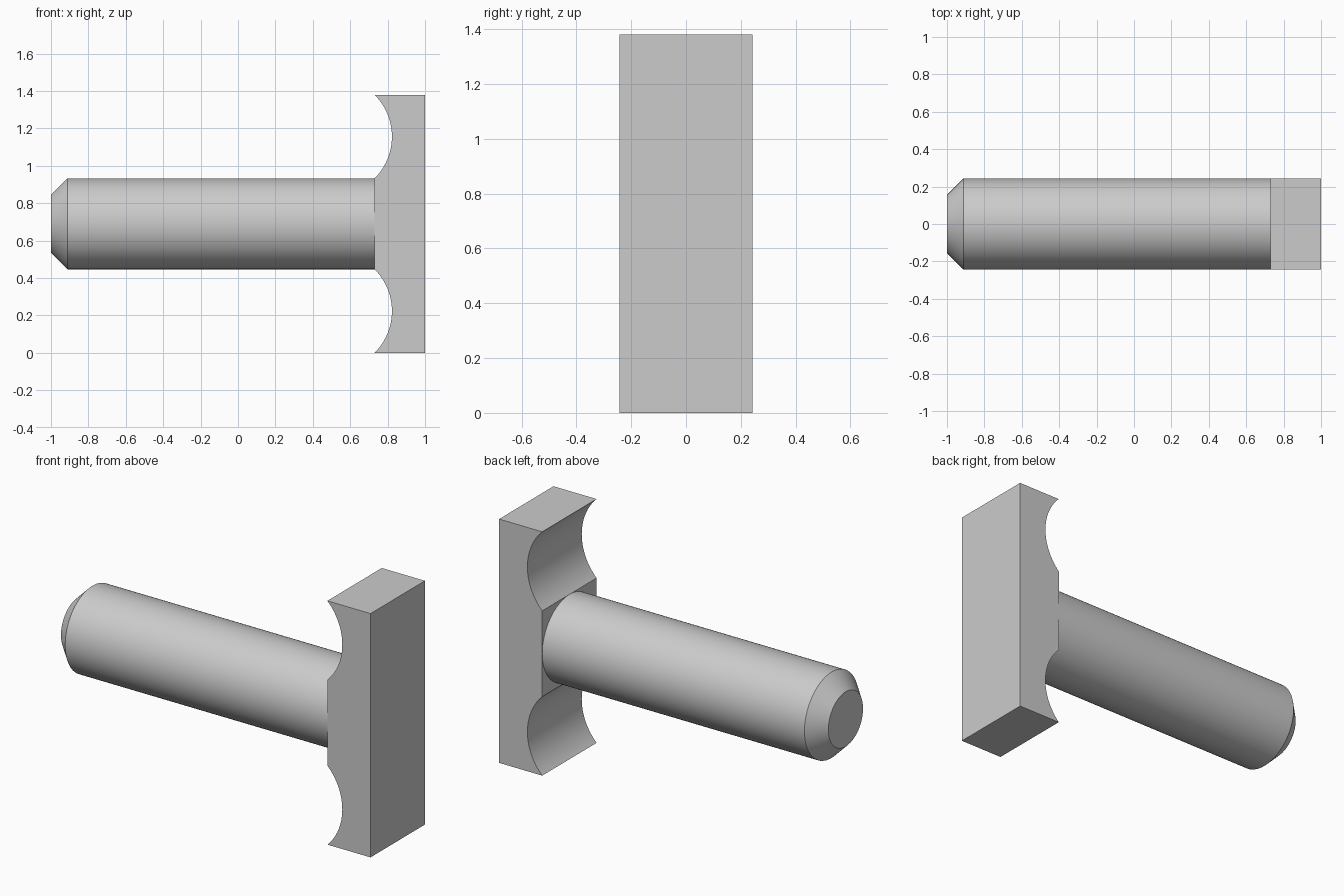
import bpy, bmesh, math
from mathutils import Matrix, Vector

cube = bpy.data.objects.get("Cube")
if cube:
    bpy.data.objects.remove(cube, do_unlink=True)

HEIGHT = 1.38
RADIUS = 0.243
MID = HEIGHT / 2
SEAT = 0.73          # x where the shaft meets the head
DEPTH = 0.093        # groove depth
STEPS = 32

grey = bpy.data.materials.new("plain grey")
grey.use_nodes = True
colour = (0.6, 0.6, 0.6, 1)
grey.diffuse_color = colour
grey.node_tree.nodes["Principled BSDF"].inputs["Base Color"].default_value = colour


def finish(name, bm):
    bmesh.ops.recalc_face_normals(bm, faces=bm.faces)
    mesh = bpy.data.meshes.new(name)
    bm.to_mesh(mesh)
    bm.free()
    mesh.materials.append(grey)
    obj = bpy.data.objects.new(name, mesh)
    bpy.context.collection.objects.link(obj)
    bpy.ops.object.select_all(action='DESELECT')
    obj.select_set(True)
    bpy.context.view_layer.objects.active = obj
    bpy.ops.object.shade_smooth_by_angle(angle=math.radians(25))
    return obj


def groove(z_low, z_high):
    """Shallow arc cut into the shaft side of the head, low to high."""
    half = (z_high - z_low) / 2
    r = (half ** 2 + DEPTH ** 2) / (2 * DEPTH)
    sweep = math.asin(half / r)
    angles = [sweep * (2 * i / STEPS - 1) for i in range(STEPS + 1)]
    return [(SEAT + DEPTH - r + r * math.cos(a),
             (z_low + z_high) / 2 + r * math.sin(a)) for a in angles]


# Head: side profile with two grooves, extruded across the width
profile = groove(0, MID - RADIUS) + groove(MID + RADIUS, HEIGHT)
profile += [(1, HEIGHT), (1, 0)]
bm = bmesh.new()
face = bm.faces.new([bm.verts.new((x, -RADIUS, z)) for x, z in profile])
side = bmesh.ops.extrude_face_region(bm, geom=[face])
moved = [v for v in side["geom"] if isinstance(v, bmesh.types.BMVert)]
bmesh.ops.translate(bm, verts=moved, vec=(0, 2 * RADIUS, 0))
finish("head", bm)

# Shaft: turned profile with a chamfered tip
bm = bmesh.new()
turned = [(-1, 0), (-1, 0.155), (-0.912, RADIUS), (SEAT, RADIUS), (SEAT, 0)]
points = [bm.verts.new((x, 0, MID + r)) for x, r in turned]
edges = [bm.edges.new(pair) for pair in zip(points, points[1:])]
bmesh.ops.spin(bm, geom=points + edges, cent=(0, 0, MID), axis=(1, 0, 0),
               angle=math.tau, steps=96)
bmesh.ops.remove_doubles(bm, verts=bm.verts, dist=0.0001)
finish("shaft", bm)
